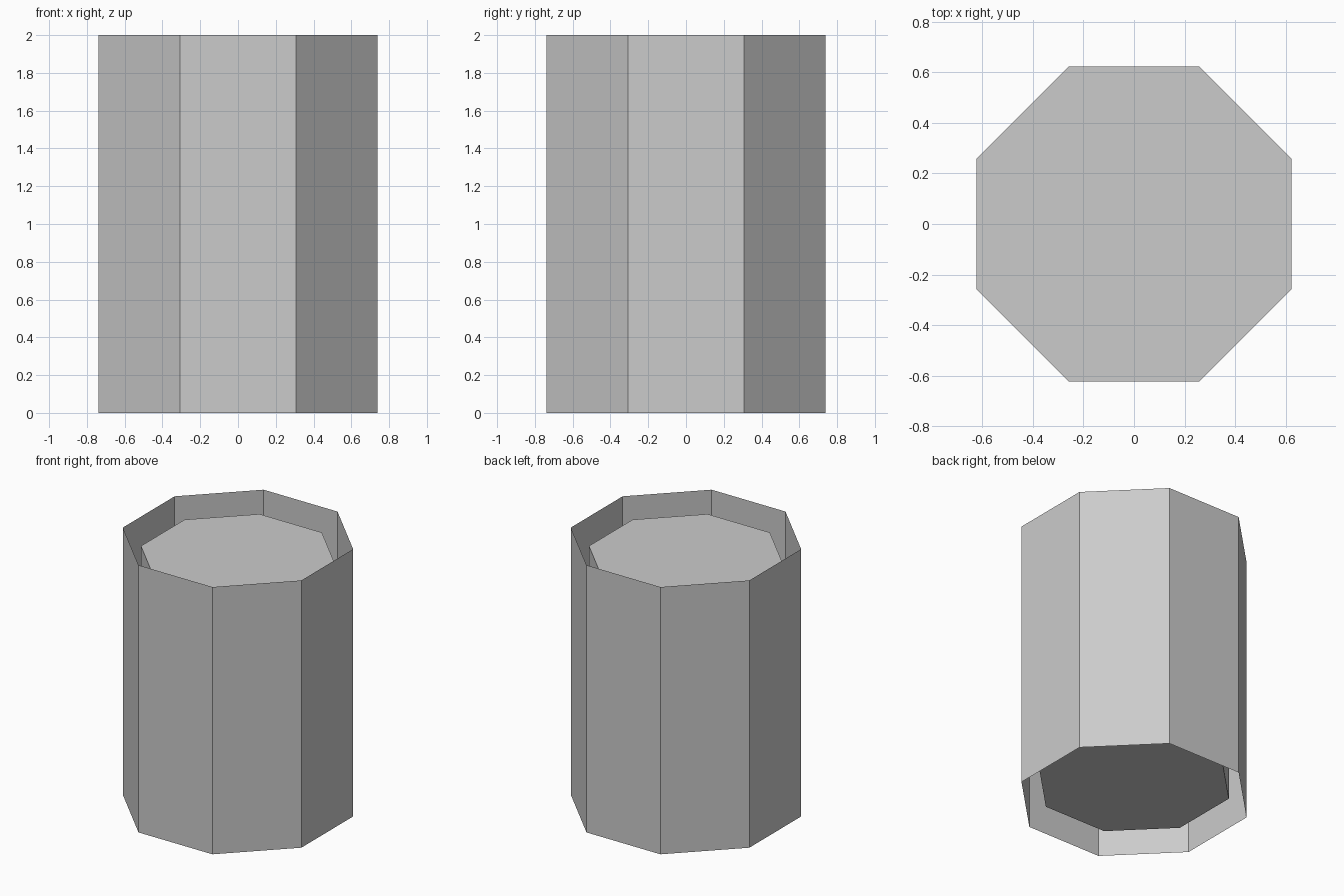
import bpy
from math import pi

if "Cube" in bpy.data.objects:
    bpy.data.objects.remove(bpy.data.objects["Cube"])


def octagon_drum(name, radius, z0, z1, caps):
    # Eight-sided prism turned so that flats face the axes
    bpy.ops.mesh.primitive_cylinder_add(
        vertices=8, radius=radius, depth=z1 - z0, end_fill_type=caps,
        location=(0, 0, (z0 + z1) / 2), rotation=(0, 0, pi / 8))
    obj = bpy.context.object
    obj.name = name
    bpy.ops.object.transform_apply(location=False, rotation=True, scale=False)
    return obj


# Thin open outer sleeve
octagon_drum("outer_sleeve", 0.80, 0.0, 2.0, 'NOTHING')

# Closed inner core, recessed at both ends
octagon_drum("inner_core", 0.674, 0.125, 1.875, 'NGON')
